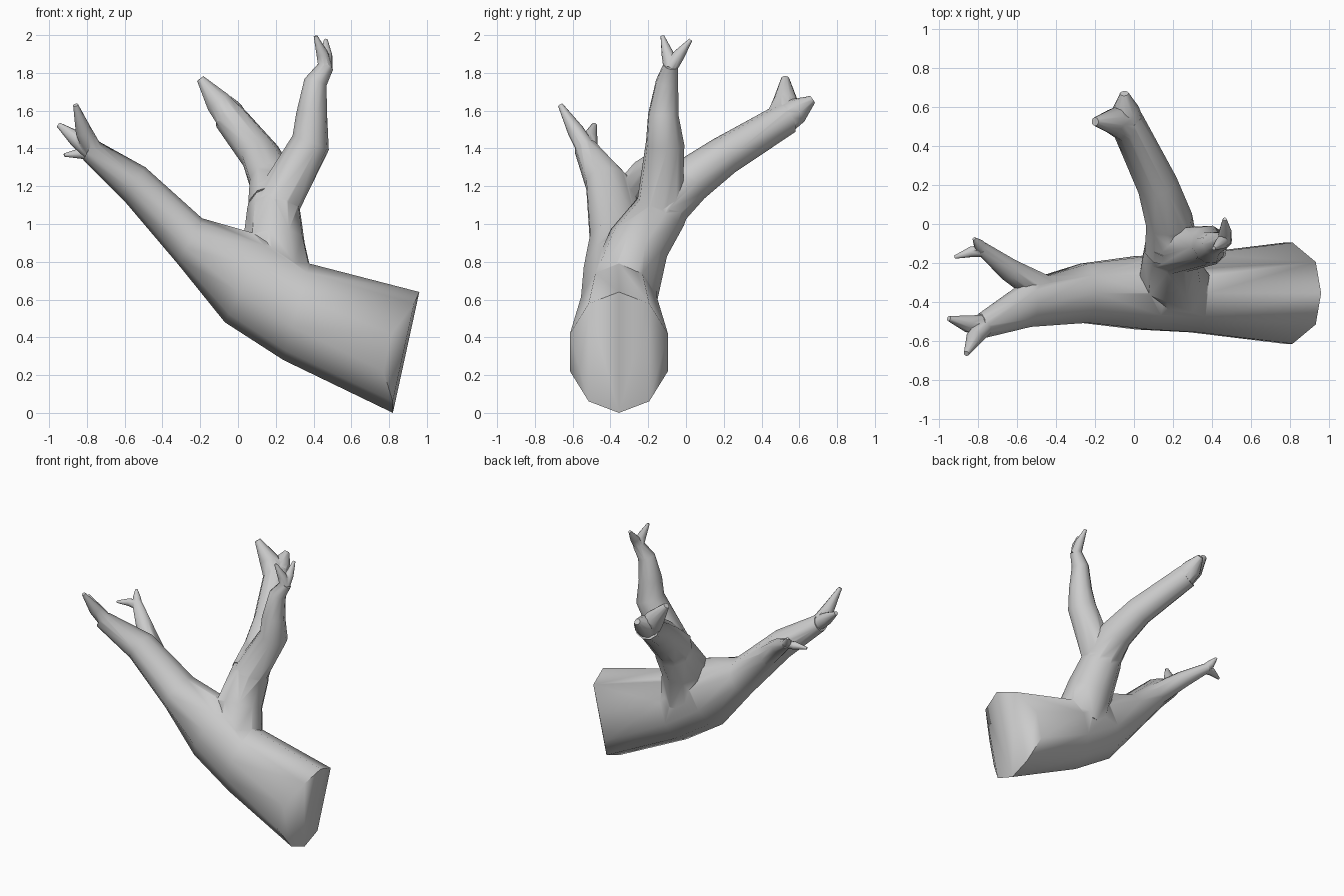
import bpy, bmesh, math
from mathutils import Vector

if "Cube" in bpy.data.objects:
    bpy.data.objects.remove(bpy.data.objects["Cube"])

N = 10
ANGLES = [k * math.tau / N for k in range(N)]


def loft(name, rings):
    """Closed skin over a list of rings."""
    bm = bmesh.new()
    vs = [[bm.verts.new(p) for p in r] for r in rings]
    for a, b in zip(vs, vs[1:]):
        for i in range(N):
            j = (i + 1) % N
            bm.faces.new((a[i], a[j], b[j], b[i]))
    ends = [bm.faces.new(vs[0]), bm.faces.new(vs[-1])]
    bmesh.ops.triangulate(bm, faces=ends)
    bmesh.ops.recalc_face_normals(bm, faces=bm.faces)
    me = bpy.data.meshes.new(name)
    bm.to_mesh(me)
    bm.free()
    ob = bpy.data.objects.new(name, me)
    bpy.context.collection.objects.link(ob)
    return ob


def tube(name, pts, radii):
    """Round limb through points, one radius per point."""
    rings, u = [], Vector((0.9, -0.4, 0.1))
    for i, p in enumerate(pts):
        t = (pts[min(i + 1, len(pts) - 1)] - pts[max(i - 1, 0)]).normalized()
        u = (u - t * u.dot(t)).normalized()
        v = t.cross(u)
        rings.append([p + (u * math.cos(a) + v * math.sin(a)) * radii[i] for a in ANGLES])
    return loft(name, rings)


def section(tx, tz, bx, bz, y0, y1, notch=0.0):
    """Tilted oval from a top point to a bottom point; notch pulls its sides back."""
    c = Vector(((tx + bx) / 2, (y0 + y1) / 2, (tz + bz) / 2))
    up = Vector(((tx - bx) / 2, 0, (tz - bz) / 2))
    side = Vector((0, (y0 - y1) / 2 * 1.03, 0))
    return [c + up * math.cos(a) + side * math.sin(a) - Vector((notch * math.sin(a) ** 4, 0, 0))
            for a in ANGLES]


def add(part):
    """Merge a part into the trunk as one solid."""
    m = trunk.modifiers.new(part.name, 'BOOLEAN')
    m.operation, m.solver, m.object = 'UNION', 'EXACT', part
    bpy.ops.object.modifier_apply(modifier=m.name)
    bpy.data.objects.remove(part)


def split_tips(name, end, prev, r, tips):
    """Short pointed prongs from the end of a limb."""
    for i, tip in enumerate(map(Vector, tips)):
        base = end.lerp(prev, 0.12)
        add(tube(f"{name}_tip_{i}", [base, end.lerp(tip, 0.4), tip], [r * .95, r * .8, r * .25]))


def limb(name, pts, r0, r1, tips=()):
    """Limb tapering evenly from r0 to r1, ending in prongs."""
    pts = [Vector(p) for p in pts]
    n = len(pts) - 1
    add(tube(name, pts, [r0 + (r1 - r0) * i / n for i in range(n + 1)]))
    split_tips(name, pts[-1], pts[-2], r1, tips)


# Trunk from the broken end up to the front twig
trunk = loft("dead_branch", [
    section(.96, .64, .82, .0, -.62, -.09, notch=.12),
    section(.38, .79, .24, .28, -.56, -.15),
    section(.16, .93, -.07, .48, -.545, -.16),
    section(-.19, 1.03, -.32, .79, -.51, -.20),
    section(-.49, 1.30, -.60, 1.12, -.53, -.29),
    section(-.76, 1.45, -.82, 1.34, -.59, -.46)])
bpy.context.view_layer.objects.active = trunk
trunk.select_set(True)
split_tips("front_twig", Vector((-.79, -.53, 1.40)), Vector((-.55, -.41, 1.21)), .055,
           [(-.95, -.485, 1.525), (-.86, -.665, 1.63)])

# Side limb, forking into an upright limb and a back limb
limb("side_limb", [(.22, -.33, .66), (.19, -.25, .90), (.19, -.13, 1.07), (.19, -.07, 1.18)],
     .19, .12)
limb("upright_limb", [(.19, -.14, 1.08), (.385, -.11, 1.43), (.39, -.12, 1.58),
                      (.41, -.10, 1.75), (.47, -.08, 1.84)],
     .125, .04, [(.41, -.125, 1.995), (.465, .025, 1.975)])
limb("back_limb", [(.19, -.12, 1.10), (.18, .02, 1.23), (.12, .2, 1.36), (-.04, .53, 1.56)],
     .14, .088, [(-.2, .525, 1.77), (-.05, .67, 1.66)])

# Small twig behind the trunk's upper end
limb("back_twig", [(-.43, -.36, 1.10), (-.64, -.235, 1.28), (-.78, -.125, 1.38)],
     .085, .035, [(-.92, -.17, 1.365), (-.82, -.075, 1.45)])

# Smooth bark, crisp break
bpy.ops.object.shade_smooth_by_angle(angle=math.radians(60))
